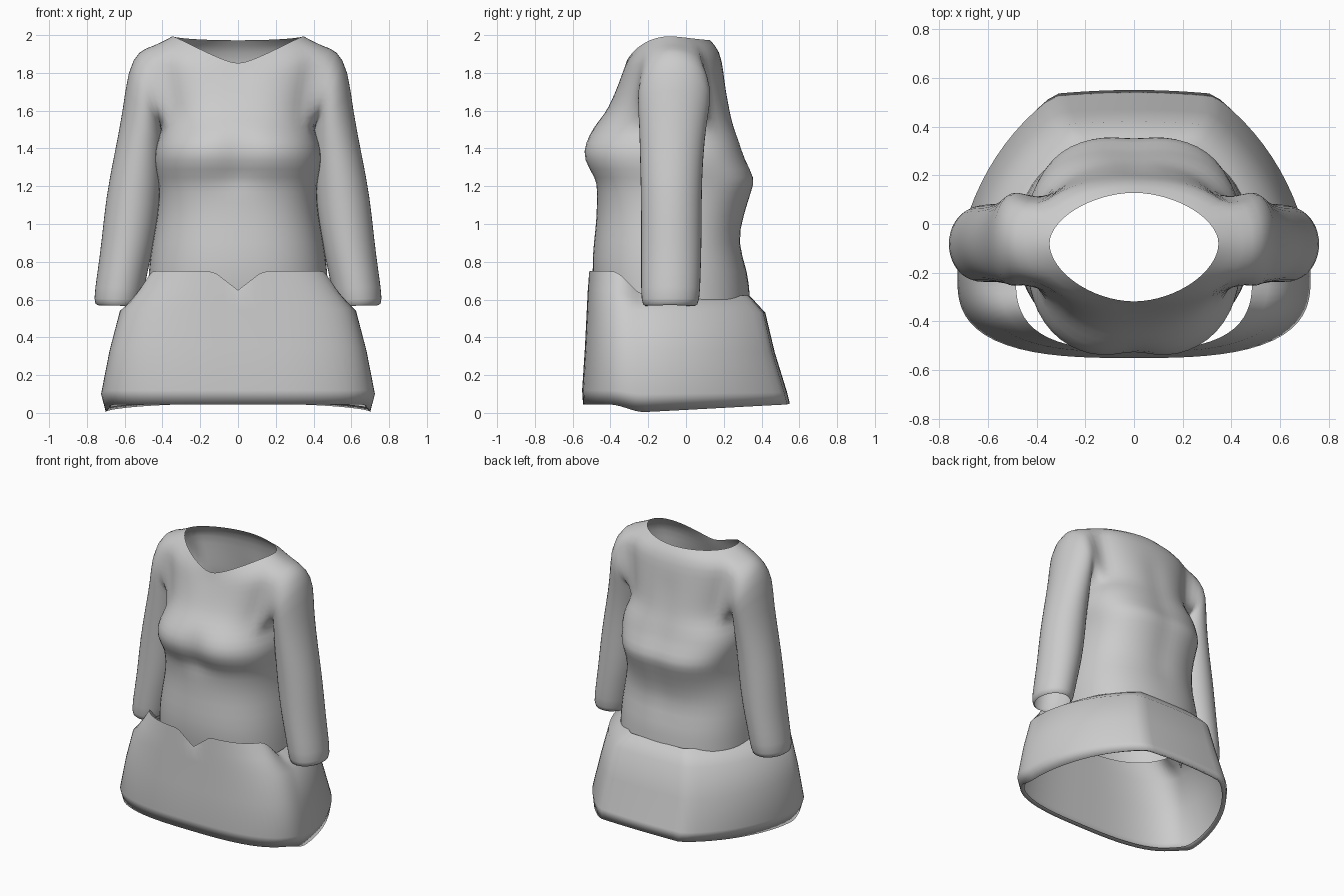
import bpy, bmesh, math

cube = bpy.data.objects.get("Cube")
if cube:
    bpy.data.objects.remove(cube, do_unlink=True)

# One plain cloth colour
cloth = bpy.data.materials.new("light_grey_cloth")
cloth.use_nodes = True
colour = (0.6, 0.6, 0.6, 1)
cloth.diffuse_color = colour
cloth.node_tree.nodes["Principled BSDF"].inputs["Base Color"].default_value = colour


def outline(angle, half_width, front, back, centre, power):
    """Point on a rounded box-like outline with its own front and back depth."""
    c, s = math.cos(angle), math.sin(angle)
    r = (abs(c) ** power + abs(s) ** power) ** (-1 / power)
    depth = back - centre if s > 0 else centre - front
    return half_width * r * c, centre + depth * r * s


def loft(bm, rings):
    """Join closed rings of points; returns vertex rows and face rows."""
    rows = [[bm.verts.new(p) for p in ring] for ring in rings]
    faces = []
    for low, high in zip(rows, rows[1:]):
        n = len(low)
        faces.append([bm.faces.new((low[j], low[(j + 1) % n], high[(j + 1) % n], high[j]))
                      for j in range(n)])
    return rows, faces


def finish(bm, name, levels):
    bmesh.ops.recalc_face_normals(bm, faces=bm.faces)
    mesh = bpy.data.meshes.new(name)
    bm.to_mesh(mesh)
    bm.free()
    mesh.materials.append(cloth)
    obj = bpy.data.objects.new(name, mesh)
    bpy.context.collection.objects.link(obj)
    for face in mesh.polygons:
        face.use_smooth = True
    if levels:
        sub = obj.modifiers.new("soften", "SUBSURF")
        sub.levels = sub.render_levels = levels


# Bodice: z, side lift, half width, front y, back y
BODICE = [
    (0.60, 0, 0.48, -0.48, 0.34),
    (0.75, 0, 0.475, -0.50, 0.33),
    (0.90, 0, 0.455, -0.49, 0.28),
    (1.05, 0, 0.425, -0.47, 0.315),
    (1.18, 0, 0.415, -0.475, 0.355),
    (1.24, 0, 0.425, -0.49, 0.375),
    (1.34, 0, 0.45, -0.56, 0.315),
    (1.43, 0, 0.435, -0.55, 0.29),
    (1.51, 0, 0.40, -0.495, 0.26),
    (1.58, 0.02, 0.39, -0.43, 0.24),
    (1.66, 0.05, 0.41, -0.39, 0.22),
    (1.73, 0.09, 0.43, -0.36, 0.20),
    (1.79, 0.15, 0.45, -0.335, 0.18),
    (1.845, 0.15, 0.35, -0.32, 0.13),
]
COLS = 32
ARM_LOW, ARM_HIGH, ARM_HALF = 8, 12, 3

rings = []
for i, (z, lift, hw, front, back) in enumerate(BODICE):
    ring = []
    for j in range(COLS):
        a = 2 * math.pi * j / COLS
        s = math.sin(a)
        boxy = 2.9 if s > 0 else 2.7
        power = 1.8 if i > ARM_HIGH else boxy if 1.1 < z < 1.45 else 2.4
        x, y = outline(a, hw, front, back, -0.08, power)
        if s < 0 and 1.2 < z < 1.5:      # soft hollow between the bust
            y += 0.035 * math.exp(-(x / 0.08) ** 2)
        if s > 0 and 0.8 < z < 1.7:      # spine hollow
            y -= 0.015 * math.exp(-(x / 0.07) ** 2)
        rise = 1 - 0.15 * s if s > 0 else abs(math.cos(a)) ** 1.2
        ring.append((x, y, z + lift * rise))
    rings.append(ring)

bm = bmesh.new()
rows, faces = loft(bm, rings)

# Armholes
holes = []
for middle in (0, COLS // 2):
    inside = [faces[i][(middle + k) % COLS] for i in range(ARM_LOW, ARM_HIGH)
              for k in range(-ARM_HALF, ARM_HALF)]
    count = {}
    for f in inside:
        for e in f.edges:
            count[e] = count.get(e, 0) + 1
    holes.append([e for e, n in count.items() if n == 1])
    bmesh.ops.delete(bm, geom=inside, context="FACES_ONLY")
    for e in [e for e, n in count.items() if n == 2]:
        bm.edges.remove(e)
for v in [v for v in bm.verts if not v.link_edges]:
    bm.verts.remove(v)

# Sleeves: outer x, outer z, inner x, inner z, front y, back y
SLEEVE = [
    (0.525, 1.925, 0.41, 1.52, -0.25, 0.13),
    (0.585, 1.82, 0.405, 1.51, -0.26, 0.135),
    (0.61, 1.60, 0.39, 1.46, -0.25, 0.11),
    (0.66, 1.35, 0.40, 1.30, -0.245, 0.09),
    (0.70, 1.15, 0.41, 1.10, -0.24, 0.085),
    (0.725, 0.90, 0.44, 0.90, -0.24, 0.085),
    (0.745, 0.75, 0.48, 0.74, -0.24, 0.08),
    (0.77, 0.58, 0.51, 0.57, -0.24, 0.075),
    (0.745, 0.57, 0.53, 0.565, -0.22, 0.05),
]
for side, hole in zip((1, -1), holes):
    n = len(hole)
    tube = []
    for ox, oz, ix, iz, front, back in SLEEVE:
        ring = []
        for j in range(n):
            c, s = math.cos(2 * math.pi * j / n), math.sin(2 * math.pi * j / n)
            ring.append((side * ((ox + ix) / 2 + (ox - ix) / 2 * c),
                         (front + back) / 2 + (back - front) / 2 * s,
                         (oz + iz) / 2 + (oz - iz) / 2 * c))
        tube.append(ring)
    sleeve_rows, _ = loft(bm, tube)
    top = sleeve_rows[0]
    cuff = [bm.edges.get((top[j], top[(j + 1) % n])) for j in range(n)]
    bmesh.ops.bridge_loops(bm, edges=hole + cuff)
finish(bm, "bodice_with_sleeves", 1)

# Skirt, with a yoke sloping in to the waist: front z, side z, back z, half width, front y, back y
SKIRT = [
    (0.75, 0.63, 0.62, 0.485, -0.515, 0.335),
    (0.65, 0.59, 0.59, 0.55, -0.52, 0.365),
    (0.55, 0.54, 0.53, 0.625, -0.525, 0.42),
    (0.35, 0.33, 0.32, 0.68, -0.535, 0.47),
    (0.12, 0.10, 0.11, 0.725, -0.55, 0.535),
    (0.045, 0.005, 0.05, 0.70, -0.545, 0.55),
    (0.055, 0.03, 0.06, 0.675, -0.52, 0.52),
]
SKIRT_COLS = 80
CENTRE = -0.21
rings = []
for i, (zf, zs, zb, hw, front, back) in enumerate(SKIRT):
    ring = []
    for j in range(SKIRT_COLS):
        a = 2 * math.pi * j / SKIRT_COLS
        s = math.sin(a)
        # The back narrows towards a gently curved rear panel
        deep = CENTRE + 1.15 * (back - CENTRE)
        x, y = outline(a, hw, front, deep, CENTRE, 1.8 if s > 0 else 2.9)
        y = min(y, back - 0.15 * x * x)
        t = min(1, max(0, (-s - 0.05) / 0.5))
        t = t * t * (3 - 2 * t)
        z = zs + (zb - zs) * s if s > 0 else zs + (zf - zs) * t
        if i == 0 and s < 0:             # notch in the front waistline
            z -= 0.1 * max(0, 1 - abs(x) / 0.13)
        ring.append((x, y, z))
    rings.append(ring)
bm = bmesh.new()
loft(bm, rings)
finish(bm, "skirt", 0)
